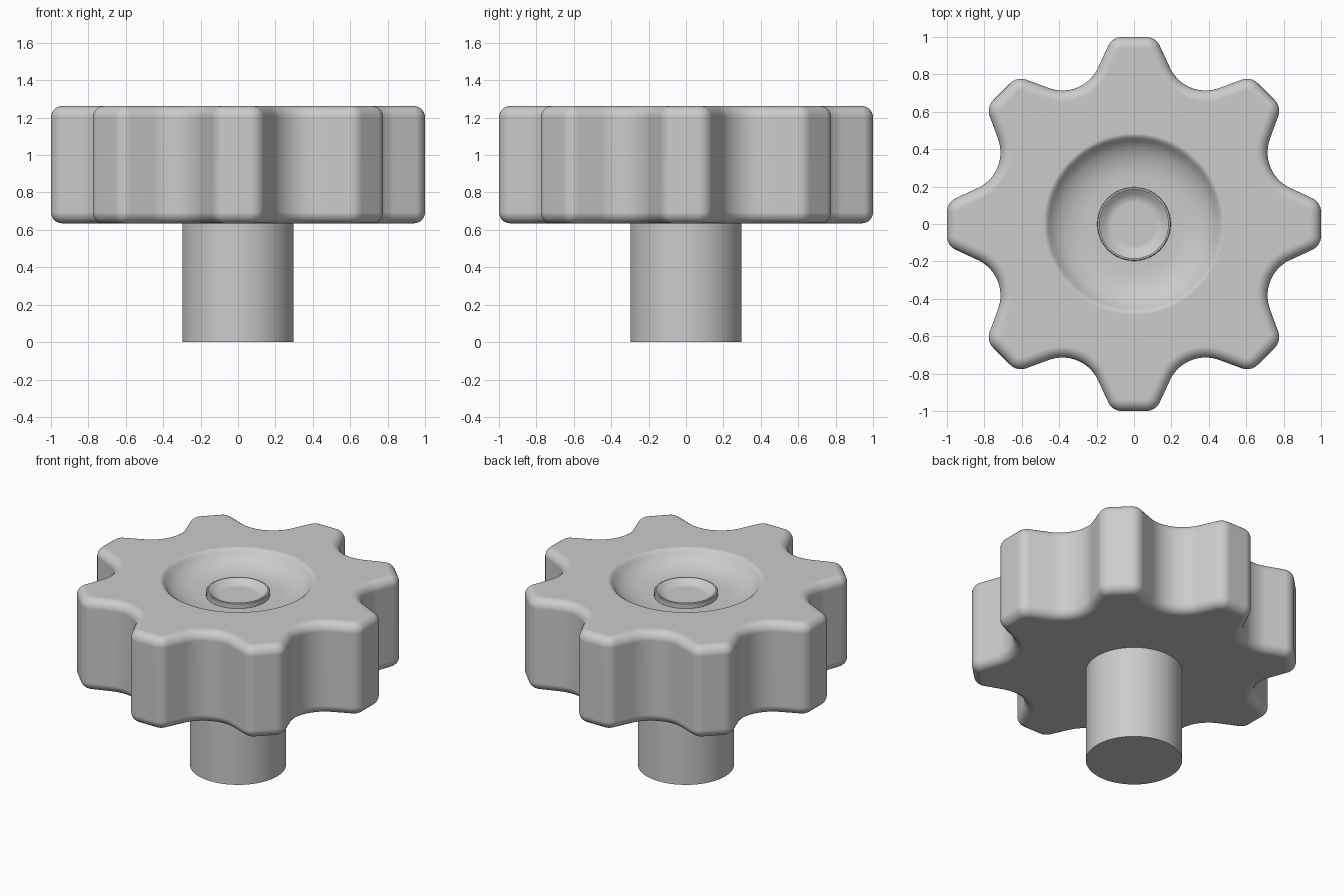
import bpy, bmesh
from math import cos, sin, pi, radians, atan2, hypot, acos

if "Cube" in bpy.data.objects:
    bpy.data.objects.remove(bpy.data.objects["Cube"], do_unlink=True)

LOBES = 8
TOP, BOTTOM, ROUND = 1.262, 0.635, 0.06
TIP, TIP_R = (0.065, 0.92), 0.08        # rounded corner of a lobe
VALLEY_DIST, VALLEY_R = 1.0, 0.21       # scooped finger groove

grey = bpy.data.materials.new("plain grey")
grey.use_nodes = True
grey.diffuse_color = (0.6, 0.6, 0.6, 1)
grey.node_tree.nodes["Principled BSDF"].inputs["Base Color"].default_value = (0.6, 0.6, 0.6, 1)


def arc(cx, cy, r, start, end, n):
    return [(cx + r * cos(start + (end - start) * i / n),
             cy + r * sin(start + (end - start) * i / n)) for i in range(n + 1)]


def outline(inset):
    """Lobed outline, moved inward by inset."""
    half = pi / LOBES
    vx, vy = VALLEY_DIST * sin(half), VALLEY_DIST * cos(half)
    dx, dy = vx - TIP[0], vy - TIP[1]
    # shared tangent of the lobe corner and the groove
    a = atan2(dy, dx) + acos((TIP_R + VALLEY_R) / hypot(dx, dy))
    mid = 1.5 * pi - half
    tip_r, valley_r = TIP_R - inset, VALLEY_R + inset
    sector = arc(-TIP[0], TIP[1], tip_r, pi - a, pi / 2, 8)
    sector += arc(TIP[0], TIP[1], tip_r, pi / 2, a, 8)
    sector += arc(vx, vy, valley_r, pi + a, 2 * mid - pi - a, 20)
    points = []
    for k in range(LOBES):
        t = -2 * half * k
        points += [(x * cos(t) - y * sin(t), x * sin(t) + y * cos(t)) for x, y in sector]
    return points[::-1]


def loft(name, rings):
    """Skin a stack of equal rings from bottom to top and cap both ends."""
    bm = bmesh.new()
    loops = [[bm.verts.new((x, y, z)) for x, y in pts] for pts, z in rings]
    n = len(loops[0])
    for low, high in zip(loops, loops[1:]):
        for i in range(n):
            j = (i + 1) % n
            bm.faces.new((low[i], low[j], high[j], high[i]))
    bm.faces.new(loops[0][::-1])
    bm.faces.new(loops[-1])
    mesh = bpy.data.meshes.new(name)
    bm.to_mesh(mesh)
    bm.free()
    mesh.materials.append(grey)
    obj = bpy.data.objects.new(name, mesh)
    bpy.context.collection.objects.link(obj)
    bpy.ops.object.select_all(action='DESELECT')
    obj.select_set(True)
    bpy.context.view_layer.objects.active = obj
    bpy.ops.object.shade_smooth_by_angle(angle=radians(35))
    weighted = obj.modifiers.new("even shading", 'WEIGHTED_NORMAL')
    weighted.keep_sharp = True
    return obj


def circle(r, n=96):
    return [(r * cos(2 * pi * i / n), r * sin(2 * pi * i / n)) for i in range(n)]


# Lobed grip: rounded lower edge, straight wall, rounded upper edge
STEPS = 7
angles = [i * pi / 2 / STEPS for i in range(STEPS + 1)]
rings = [(outline(ROUND * (1 - sin(t))), BOTTOM + ROUND * (1 - cos(t))) for t in angles]
rings += [(outline(ROUND * (1 - cos(t))), TOP - ROUND * (1 - sin(t))) for t in angles]

# Dish in the top, following the same spokes as the outline
spokes = [atan2(y, x) for x, y in outline(0)]
dish = [(0.485, 0), (0.472, 0.003), (0.46, 0.012), (0.448, 0.027), (0.43, 0.046), (0.405, 0.065),
        (0.37, 0.083), (0.33, 0.096), (0.29, 0.103), (0.25, 0.106), (0.19, 0.106)]
rings += [([(r * cos(t), r * sin(t)) for t in spokes], TOP - depth) for r, depth in dish]
loft("lobed_grip", rings)

# Central button with a shallow dimple
button = [(0.197, 1.14), (0.197, 1.187), (0.193, 1.191), (0.185, 1.191), (0.175, 1.184),
          (0.16, 1.172), (0.145, 1.164), (0.13, 1.159), (0.115, 1.157)]
loft("centre_button", [(circle(r), z) for r, z in button])

# Shaft below the grip
loft("shaft", [(circle(0.298), 0), (circle(0.298), BOTTOM + 0.02)])
